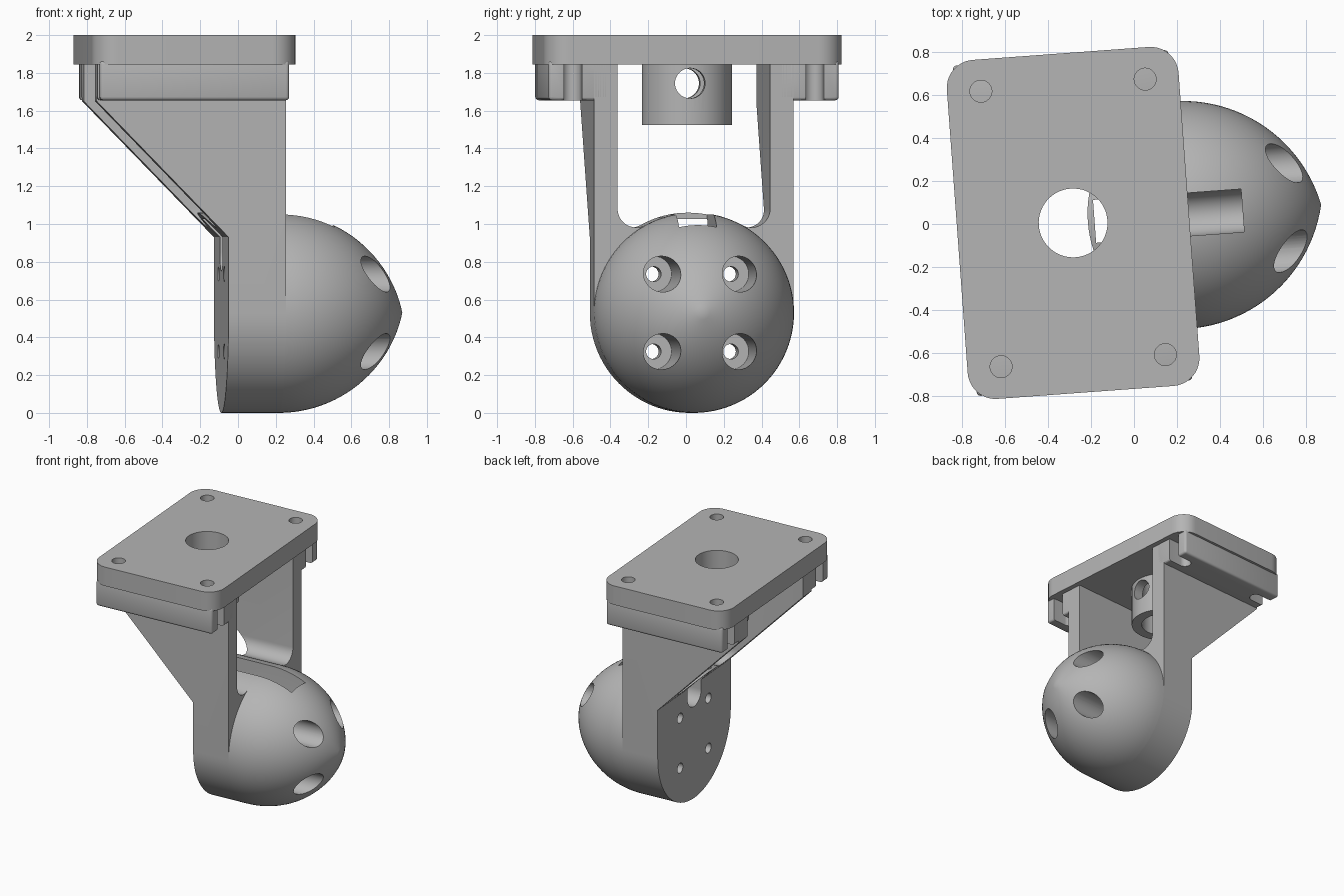
import bpy, bmesh
from math import radians, sin, cos, pi, sqrt, asin, atan2
from mathutils import Matrix, Vector

cube = bpy.data.objects.get("Cube")
if cube:
    bpy.data.objects.remove(cube, do_unlink=True)

grey = bpy.data.materials.new("plain grey")
grey.use_nodes = True
COLOUR = (0.46, 0.46, 0.46, 1)
grey.diffuse_color = COLOUR
grey.node_tree.nodes["Principled BSDF"].inputs["Base Color"].default_value = COLOUR

parts = []


def finish(bm, name):
    bmesh.ops.recalc_face_normals(bm, faces=bm.faces)
    mesh = bpy.data.meshes.new(name)
    bm.to_mesh(mesh)
    bm.free()
    mesh.materials.append(grey)
    ob = bpy.data.objects.new(name, mesh)
    bpy.context.collection.objects.link(ob)
    return ob


def prism(name, points, axis, lo, hi):
    """Extrude a 2D outline along an axis from lo to hi."""
    place = {"x": lambda u, v: (lo, u, v),
             "y": lambda u, v: (u, lo, v),
             "z": lambda u, v: (u, v, lo)}[axis]
    bm = bmesh.new()
    face = bm.faces.new([bm.verts.new(place(u, v)) for u, v in points])
    ext = bmesh.ops.extrude_face_region(bm, geom=[face])
    step = Vector([hi - lo if a == axis else 0 for a in "xyz"])
    bmesh.ops.translate(bm, vec=step, verts=[g for g in ext["geom"]
                                             if isinstance(g, bmesh.types.BMVert)])
    return finish(bm, name)


def arc(cx, cy, r, start, end, n):
    return [(cx + r * cos(start + (end - start) * i / n),
             cy + r * sin(start + (end - start) * i / n)) for i in range(n + 1)]


def circle(cx, cy, r, n=40):
    return arc(cx, cy, r, 0, 2 * pi, n)[:-1]


def apply(ob, mod):
    bpy.context.view_layer.objects.active = ob
    bpy.ops.object.modifier_apply(modifier=mod.name)


def boolean(ob, tool, op="DIFFERENCE"):
    mod = ob.modifiers.new("cut", "BOOLEAN")
    mod.operation, mod.solver, mod.object = op, "EXACT", tool
    apply(ob, mod)


def cut(obs, *shape):
    tool = prism("cutter", *shape)
    for ob in obs:
        boolean(ob, tool)
    bpy.data.objects.remove(tool, do_unlink=True)


# Main dimensions
R, MID = 0.53, 0.53
INNER, FRONT, BACK, STEP = 0.405, 0.5, -0.505, 0.195
UNDER, TOP = 1.845, 2.0
HOLE_X, HOLE_Y = 0.383, 0.642

# Mounting plate with rounded corners
w, d, r = 0.54, 0.79, 0.13
outline = []
for k, (sx, sy) in enumerate([(1, 1), (-1, 1), (-1, -1), (1, -1)]):
    outline += arc(sx * (w - r), sy * (d - r), r, k * pi / 2, (k + 1) * pi / 2, 10)
plate = prism("mounting_plate", outline, "z", UNDER, TOP)
for sx in (-1, 1):
    for sy in (-1, 1):
        cut([plate], circle(sx * HOLE_X, sy * HOLE_Y, 0.051), "z", 1.7, 2.1)

# Hollow boss under the plate with a cross hole
boss = prism("centre_boss", circle(0, 0, 0.238, 64), "z", 1.525, UNDER)
cut([plate, boss], circle(0, 0, 0.16, 56), "z", 1.4, 2.1)
cut([boss], circle(0, 1.745, 0.08), "x", -0.5, 0.5)

# Yoke: U-shaped cross-section trimmed by the side outline
fr = 0.1
fy = INNER - fr
fz = sqrt((R + fr) ** 2 - fy ** 2)
lean = atan2(fz, fy)
half = [(INNER, UNDER)] + arc(fy, MID + fz, fr, 0, lean - pi, 12)
section = arc(0, MID, R, pi, 2 * pi, 48) + [(R, UNDER)] + half
section += arc(0, MID, R, lean, pi - lean, 16)[1:-1]
section += [(-y, z) for y, z in reversed(half)] + [(-R, UNDER)]
yoke = prism("yoke", section, "x", BACK - 0.1, FRONT)
side = [(FRONT + 0.1, -0.1), (FRONT + 0.1, 1.95), (BACK, 1.95),
        (BACK, 1.65), (STEP, 0.93), (STEP, -0.1)]
trim = prism("cutter", side, "y", -1, 1)
boolean(yoke, trim, "INTERSECT")
bpy.data.objects.remove(trim, do_unlink=True)

# Pointed dome, turned about the x axis
length = 0.656
big = (length ** 2 + R ** 2) / (2 * R)
sweep = asin(length / big)
bm = bmesh.new()
line = []
for i in range(25):
    a = sweep * i / 24
    line.append(bm.verts.new((FRONT + big * sin(a), 0, max(0, R - big + big * cos(a)))))
edges = [bm.edges.new(pair) for pair in zip(line, line[1:])]
bmesh.ops.spin(bm, geom=line + edges, cent=(0, 0, 0), axis=(1, 0, 0),
               angle=2 * pi, steps=96, use_merge=True)
bmesh.ops.remove_doubles(bm, verts=bm.verts, dist=0.0005)
bmesh.ops.holes_fill(bm, edges=[e for e in bm.edges if e.is_boundary], sides=0)
bmesh.ops.translate(bm, vec=(0, 0, MID), verts=bm.verts)
dome = finish(bm, "dome")

# Counterbored screw holes and the round-bottomed cable channel
for sy in (-1, 1):
    for sz in (-1, 1):
        y, z = sy * 0.205, MID + sz * 0.205
        cut([yoke, dome], circle(y, z, 0.095), "x", 0.38, 1.3)
        cut([yoke], circle(y, z, 0.04, 24), "x", 0, 0.45)
channel = arc(0, 0.85, 0.1, pi, 2 * pi, 20) + [(0.1, 1.2), (-0.1, 1.2)]
cut([yoke, dome], channel, "x", 0.1, 0.79)

# Slotted clamping flanges on the outside of both arms
flanges = []
for sy, name in ((-1, "right_flange"), (1, "left_flange")):
    a, b = sorted((sy * 0.45, sy * 0.77))
    bar = [(BACK, a), (FRONT, a), (FRONT, b), (BACK, b)]
    flange = prism(name, bar, "z", 1.655, UNDER + 0.02)
    bevel = flange.modifiers.new("soft edges", "BEVEL")
    bevel.width, bevel.segments = 0.018, 3
    apply(flange, bevel)
    for turn in (pi / 2, -pi / 2):
        sx = 1 if turn > 0 else -1
        slot = arc(sx * HOLE_X, sy * HOLE_Y, 0.048, turn, turn + pi, 14)
        slot += [(sx * 0.7, sy * HOLE_Y - sx * 0.048), (sx * 0.7, sy * HOLE_Y + sx * 0.048)]
        cut([flange], slot, "z", 1.5, UNDER)
    flanges.append(flange)

# Turn the whole bracket into place and smooth the round surfaces
pose = Matrix.Translation((-0.283, 0.005, 0)) @ Matrix.Rotation(radians(4.2), 4, "Z")
for ob in [plate, boss, yoke, dome] + flanges:
    ob.data.transform(pose)
    bpy.ops.object.select_all(action="DESELECT")
    ob.select_set(True)
    bpy.context.view_layer.objects.active = ob
    bpy.ops.object.shade_smooth_by_angle(angle=radians(30))
